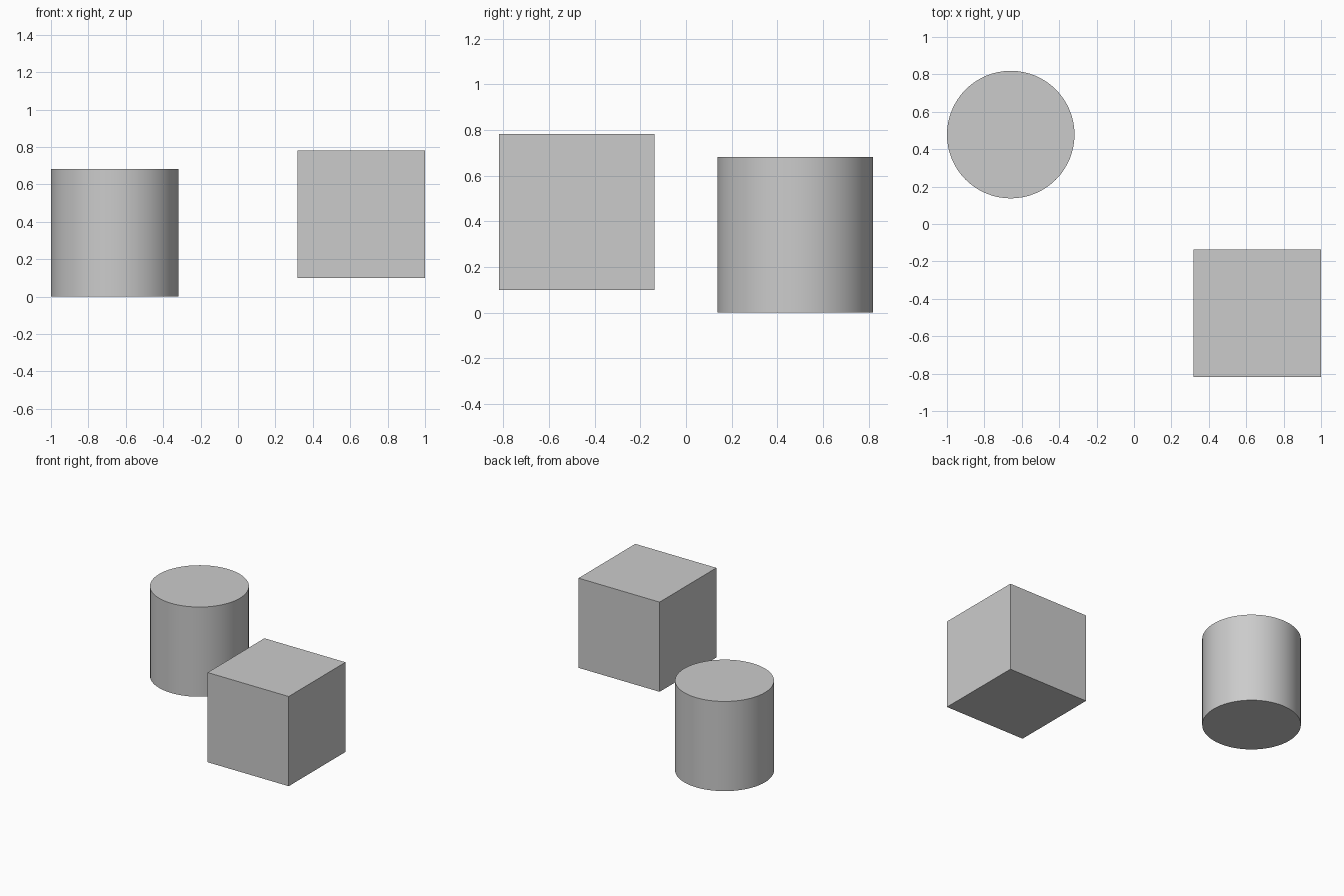
import bpy
import math

if "Cube" in bpy.data.objects:
    bpy.data.objects.remove(bpy.data.objects["Cube"])

SIZE = 0.682          # shared width and height of both solids
X, Y = 0.659, 0.478   # offset of each solid from the centre

# Upright cylinder standing on the ground, back left
bpy.ops.mesh.primitive_cylinder_add(vertices=64, radius=SIZE / 2, depth=SIZE,
                                    location=(-X, Y, SIZE / 2))
cylinder = bpy.context.object
cylinder.name = "cylinder"
bpy.ops.object.shade_smooth_by_angle(angle=math.radians(30))

# Cube raised slightly above the ground, front right
bpy.ops.mesh.primitive_cube_add(size=SIZE, location=(X, -Y, 0.10 + SIZE / 2))
bpy.context.object.name = "cube"
